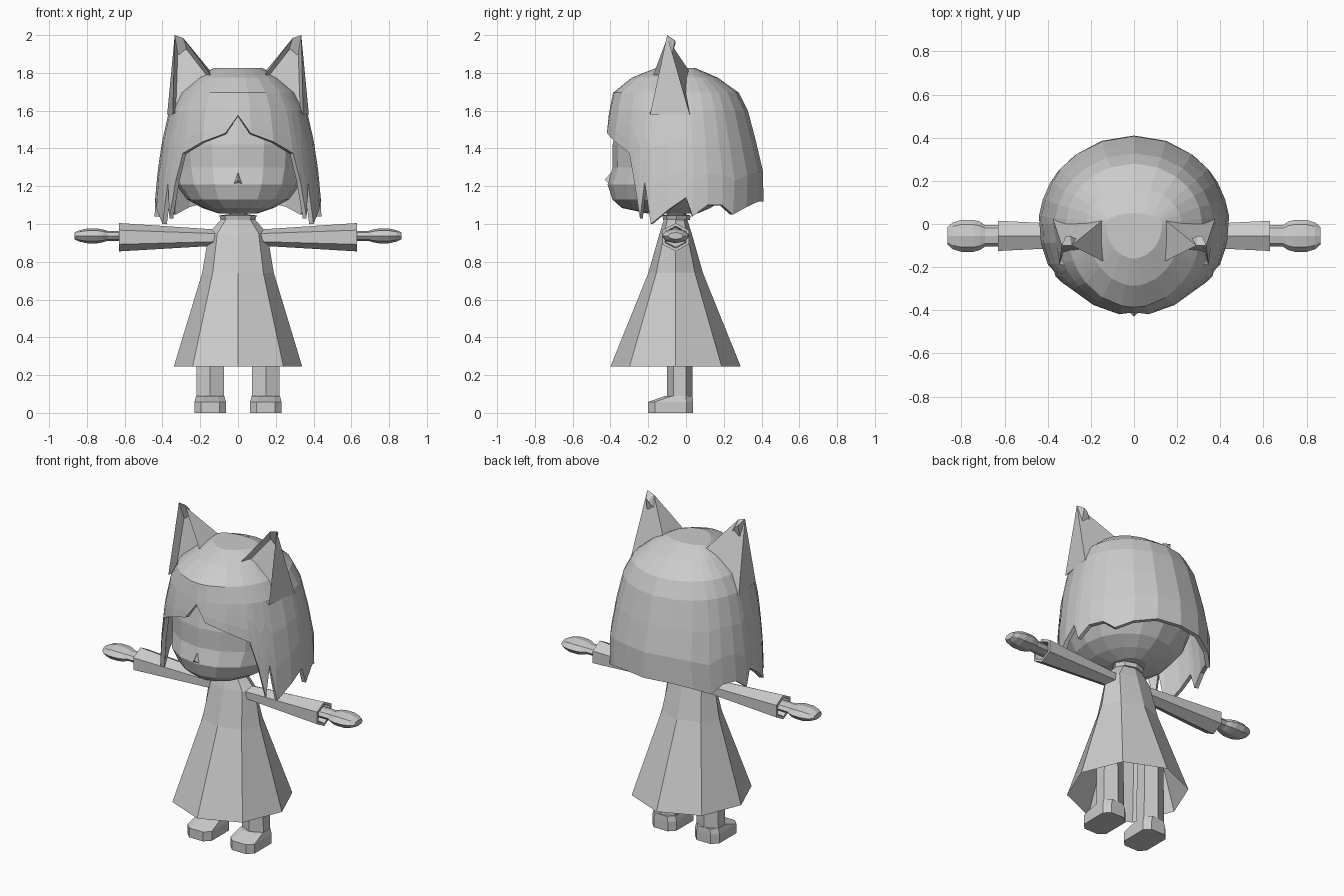
import bpy, bmesh
from math import sin, cos, radians, pi

if "Cube" in bpy.data.objects:
    bpy.data.objects.remove(bpy.data.objects["Cube"])


def make(name, verts, faces, mirror=False):
    bm = bmesh.new()
    vs = [bm.verts.new(v) for v in verts]
    for f in faces:
        bm.faces.new([vs[i] for i in f])
    bmesh.ops.recalc_face_normals(bm, faces=bm.faces)
    me = bpy.data.meshes.new(name)
    bm.to_mesh(me)
    bm.free()
    ob = bpy.data.objects.new(name, me)
    bpy.context.collection.objects.link(ob)
    if mirror:
        ob.modifiers.new("mirror", 'MIRROR')
    return ob


def loft(name, rings, start=True, end=True, mirror=False):
    n = len(rings[0])
    verts = [p for r in rings for p in r]
    faces = [(k*n + i, k*n + (i+1) % n, (k+1)*n + (i+1) % n, (k+1)*n + i)
             for k in range(len(rings)-1) for i in range(n)]
    if start:
        faces.append(range(n))
    if end:
        faces.append(range(len(verts)-n, len(verts)))
    return make(name, verts, faces, mirror)


def ring_z(n, x, y, z, rx, ry):
    return [(x + rx*sin(2*pi*i/n), y - ry*cos(2*pi*i/n), z) for i in range(n)]


def ring_x(n, x, y, z, ry, rz):
    c = cos(pi/n) if n == 6 else 1
    return [(x, y + ry/c*sin(2*pi*i/n), z + rz*cos(2*pi*i/n)) for i in range(n)]


def lerp(table, z):
    if z >= table[0][0]:
        return table[0][1]
    for (z0, v0), (z1, v1) in zip(table, table[1:]):
        if z >= z1:
            return v0 + (v1-v0)*(z0-z)/(z0-z1)
    return table[-1][1]


# Head: half width, front and back at each height
head = [(1.055, .10, -.20, .06), (1.085, .19, -.34, .13), (1.13, .27, -.39, .20),
        (1.21, .33, -.415, .27), (1.30, .35, -.388, .31), (1.42, .36, -.388, .32),
        (1.56, .33, -.36, .30), (1.70, .22, -.25, .20)]
loft("head", [ring_z(16, 0, (f+b)/2, z, rx, (b-f)/2) for z, rx, f, b in head])

# Nose
make("nose", [(0, -.43, 1.235), (-.03, -.40, 1.205), (.03, -.40, 1.205), (0, -.39, 1.28)],
     [(0, 1, 2), (0, 2, 3), (0, 3, 1)])

# Hair shell: side, front and back radii by height; lower edge by angle from front
side = [(1.825, .13), (1.77, .23), (1.69, .32), (1.6, .365), (1.4, .41), (1.2, .435), (1.0, .445)]
front = [(1.825, .16), (1.78, .28), (1.7, .385), (1.6, .405), (1.48, .425), (1.0, .425)]
back = [(1.825, .05), (1.77, .18), (1.68, .30), (1.55, .345), (1.35, .39),
        (1.2, .427), (1.12, .41), (1.0, .40)]
edge = [(0, 1.575), (10, 1.48), (28, 1.435), (45, 1.375), (50, 1.22), (55, 1.03), (59, 1.22),
        (64, 1.0), (78, 1.08), (90, 1.14), (95, 1.04), (106, 1.10), (118, 1.10),
        (128, 1.05), (142, 1.09), (160, 1.12), (180, 1.12)]
edge += [(360-a, z) for a, z in edge[-2:0:-1]]
rows = []
for level in (1.825, 1.775, 1.695, 1.6, .33, .67, 1):
    row = []
    for a, low in edge:
        z = level if level > 1.2 else 1.6 + (low-1.6)*level
        s, c = sin(radians(a)), cos(radians(a))
        row.append((lerp(side, z)*s, -c*lerp(front if c > 0 else back, z), z))
    rows.append(row)
hair = loft("hair", rows, end=False)
thick = hair.modifiers.new("thickness", 'SOLIDIFY')
thick.thickness, thick.offset = .025, -1

# Ears with hollow fronts
ear = make("ear", [(.13, .03, 1.79), (.13, -.18, 1.77), (.345, -.19, 1.58), (.375, .02, 1.58),
                   (.335, -.10, 2.0), (.29, -.10, 1.985)],
           [(1, 2, 4, 5), (2, 3, 4), (3, 0, 5, 4), (0, 1, 5), (0, 3, 2, 1)], True)
bm = bmesh.new()
bm.from_mesh(ear.data)
bm.faces.ensure_lookup_table()
bmesh.ops.inset_individual(bm, faces=[bm.faces[0]], thickness=.022, depth=-.05)
bm.to_mesh(ear.data)
bm.free()

# Neck and collar
loft("neck", [ring_z(8, 0, -.05, z, .05, .05) for z in (1.0, 1.09)])
loft("collar", [ring_z(8, 0, -.05, 1.02, .09, .07), ring_z(8, 0, -.05, 1.045, .10, .075),
                ring_z(8, 0, -.05, 1.05, .06, .05)])

# Dress, open underneath
dress = [(.245, .34, .345), (.74, .19, .145), (.95, .155, .085), (1.03, .085, .06)]
loft("dress", [ring_z(8, 0, -.055, *d) for d in dress], start=False)

# Sleeves and hands
loft("sleeve", [ring_x(6, .12, -.055, .928, .045, .043), ring_x(6, .63, -.055, .93, .07, .075),
                ring_x(6, .63, -.055, .93, .055, .058), ring_x(6, .58, -.055, .93, .05, .053)],
     mirror=True)
hand = [(.57, .05, .026), (.69, .05, .026), (.715, .066, .034), (.745, .074, .039),
        (.80, .074, .039), (.84, .062, .03), (.865, .04, .018)]
loft("hand", [ring_x(8, x, -.055, .937, ry, rz) for x, ry, rz in hand], mirror=True)

# Legs and shoes
loft("leg", [ring_z(6, .147, -.033, .05, .085, .068), ring_z(6, .147, -.033, .5, .08, .065)],
     mirror=True)


def sole(z, w, f, b):
    c = .035
    return [(.147 + x, y, z) for x, y in
            [(c-w, f), (w-c, f), (w, f+c), (w, b-c), (w-c, b), (c-w, b), (-w, b-c), (-w, f+c)]]


loft("shoe", [sole(0, .083, -.2, .037), sole(.058, .083, -.2, .037), sole(.09, .075, -.11, .035)],
     mirror=True)
